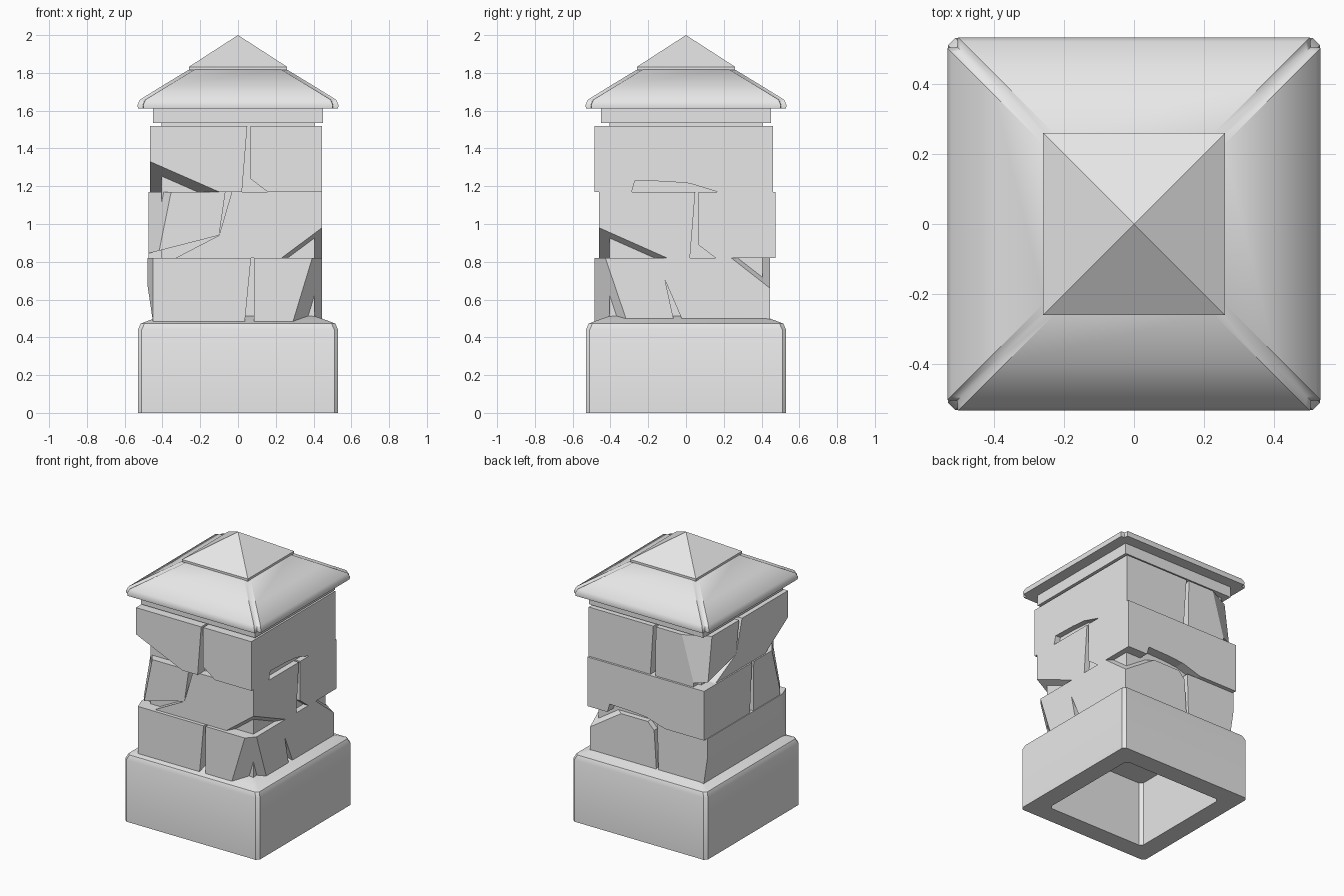
import bpy, bmesh, math
from mathutils import Vector, Matrix

cube = bpy.data.objects.get("Cube")
if cube:
    bpy.data.objects.remove(cube, do_unlink=True)

stone = bpy.data.materials.new("pale_grey_stone")
stone.use_nodes = True
GREY = (0.8, 0.8, 0.8, 1)
stone.diffuse_color = GREY
stone.node_tree.nodes["Principled BSDF"].inputs["Base Color"].default_value = GREY


def make(name, bm, smooth=None):
    bmesh.ops.recalc_face_normals(bm, faces=bm.faces)
    mesh = bpy.data.meshes.new(name)
    bm.to_mesh(mesh)
    bm.free()
    mesh.materials.append(stone)
    ob = bpy.data.objects.new(name, mesh)
    bpy.context.collection.objects.link(ob)
    if smooth:
        bpy.ops.object.select_all(action='DESELECT')
        ob.select_set(True)
        bpy.context.view_layer.objects.active = ob
        bpy.ops.object.shade_smooth_by_angle(angle=math.radians(smooth))
    return ob


def box_bm(lo, hi):
    bm = bmesh.new()
    bmesh.ops.create_cube(bm, size=1)
    for v in bm.verts:
        v.co = Vector([lo[i] if v.co[i] < 0 else hi[i] for i in range(3)])
    return bm


def loft(name, profile, cut, notch, smooth):
    """Square rings (half width, height) with cut or notched corners."""
    bm = bmesh.new()
    rings = []
    for h, z in profile:
        ring = []
        for k in range(4):
            turn = Matrix.Rotation(k * math.pi / 2, 3, 'Z')
            for x, y in ((h, h - cut), (h - notch, h - notch), (h - cut, h)):
                ring.append(bm.verts.new(turn @ Vector((x, y, z))))
        rings.append(ring)
    for a, b in zip(rings, rings[1:]):
        for i in range(len(a)):
            j = (i + 1) % len(a)
            bm.faces.new((a[i], a[j], b[j], b[i]))
    bm.faces.new(rings[0])
    bm.faces.new(rings[-1])
    return make(name, bm, smooth)


def gap_cutter(side, outline):
    """Prism cut into one side; the outline is (across, height)."""
    bm = bmesh.new()
    layers = []
    for d in (0.38, 0.6):
        place = {'front': lambda u, z: (u, -d, z), 'back': lambda u, z: (u, d, z),
                 'left': lambda u, z: (d, u, z), 'right': lambda u, z: (-d, u, z)}[side]
        layers.append([bm.verts.new(place(u, z)) for u, z in outline])
    a, b = layers
    bm.faces.new(a)
    bm.faces.new(b)
    for i in range(len(a)):
        j = (i + 1) % len(a)
        bm.faces.new((a[i], a[j], b[j], b[i]))
    return make("gap_cutter", bm)


def course(name, lo, hi, chips, gaps):
    """Layer of stones: corners chipped by planes, joints cut by prisms."""
    bm = box_bm(lo, hi)
    centre = (Vector(lo) + Vector(hi)) / 2
    for pts in chips:
        a, b, c = map(Vector, pts)
        n = (b - a).cross(c - a).normalized()
        if n.dot(centre - a) > 0:
            n = -n
        cut = bmesh.ops.bisect_plane(bm, geom=bm.verts[:] + bm.edges[:] + bm.faces[:],
                                     plane_co=a, plane_no=n, clear_outer=True)
        edges = [e for e in cut['geom_cut'] if isinstance(e, bmesh.types.BMEdge)]
        bmesh.ops.contextual_create(bm, geom=edges)
    ob = make(name, bm)
    for side, outline in gaps:
        cutter = gap_cutter(side, outline)
        mod = ob.modifiers.new("gap", 'BOOLEAN')
        mod.operation, mod.solver, mod.object = 'DIFFERENCE', 'EXACT', cutter
        bpy.context.view_layer.objects.active = ob
        bpy.ops.object.modifier_apply(modifier=mod.name)
        bpy.data.objects.remove(cutter, do_unlink=True)
    return ob


# Hollow plinth and inner core
loft("plinth", [(0.395, 0.47), (0.395, 0), (0.53, 0), (0.53, 0.44), (0.515, 0.473),
                (0.47, 0.49), (0.40, 0.515)], 0.02, 0.01, 35)
make("core", box_bm((-0.405, -0.405, 0.5), (0.405, 0.405, 1.54)))

# Bottom course
course("bottom_stones", (-0.48, -0.485, 0.48), (0.445, 0.445, 0.82),
       [((0.39, -0.485, 0.81), (0.29, -0.485, 0.48), (0.445, -0.42, 0.8)),
        ((-0.45, -0.485, 0.8), (-0.45, -0.485, 0.5), (-0.48, -0.4, 0.8)),
        ((-0.48, 0, 0.68), (-0.48, -0.4, 0.68), (-0.45, 0, 0.48)),
        ((0.445, 0.24, 0.82), (0.445, 0.445, 0.66), (0.2, 0.445, 0.82))],
       [('front', [(0.07, 0.83), (0.085, 0.83), (0.085, 0.47), (0.035, 0.47)]),
        ('left', [(-0.11, 0.7), (-0.01, 0.47), (-0.06, 0.47)]),
        ('back', [(0.0, 0.83), (-0.085, 0.83), (-0.095, 0.47), (-0.08, 0.47),
                  (-0.06, 0.77)])])


# Upper courses share one layout; the middle one is turned a quarter
def upper_course(name, z, lo, hi):
    (x0, y0), (x1, y1) = lo, hi
    h = 0.35
    chips = [((x0, y0, 0.16), (-0.1, y0, 0), (x0, -0.23, 0)),
             ((-0.29, y1, h), (-0.39, y1, 0), (x0, 0.415, 0.05))]
    gaps = [('front', [(0.05, 0.36), (0.065, 0.36), (0.065, 0.07), (0.17, -0.01), (0.02, -0.01)]),
            ('left', [(-0.29, -0.01), (-0.27, 0.06), (-0.1, 0.055), (0.02, 0.045), (0.2, -0.01)]),
            ('right', [(0.065, 0.36), (0.03, 0.36), (0.1, 0.12)]),
            ('right', [(0.1, 0.12), (0.49, 0.02), (0.49, -0.01), (0.35, -0.01)]),
            ('back', [(-0.065, 0.36), (-0.085, 0.36), (-0.08, -0.01), (-0.04, -0.01)])]
    ob = course(name, (x0, y0, 0), (x1, y1, h), chips, gaps)
    ob.location.z = z
    return ob


upper_course("top_stones", 1.17, (-0.465, -0.485), (0.445, 0.46))
middle = upper_course("middle_stones", 0.82, (-0.46, -0.445), (0.475, 0.475))
middle.rotation_euler.z = math.pi / 2

# Cap: neck band, hipped roof with grooved corners, pyramid tip
make("neck_band", box_bm((-0.45, -0.45, 1.535), (0.45, 0.45, 1.62)))
loft("roof", [(0.53, 1.612), (0.532, 1.63), (0.52, 1.658), (0.40, 1.732), (0.255, 1.82)],
     0.03, 0.028, 40)
bm = box_bm((-0.26, -0.26, 1.815), (0.26, 0.26, 1.832))
top = [v for v in bm.verts if v.co.z > 1.82]
tip = bm.verts.new((0, 0, 2))
bmesh.ops.delete(bm, geom=[f for f in bm.faces if all(v in top for v in f.verts)],
                 context='FACES_ONLY')
for e in [e for e in bm.edges if all(v in top for v in e.verts)]:
    bm.faces.new((*e.verts, tip))
make("roof_tip", bm)
